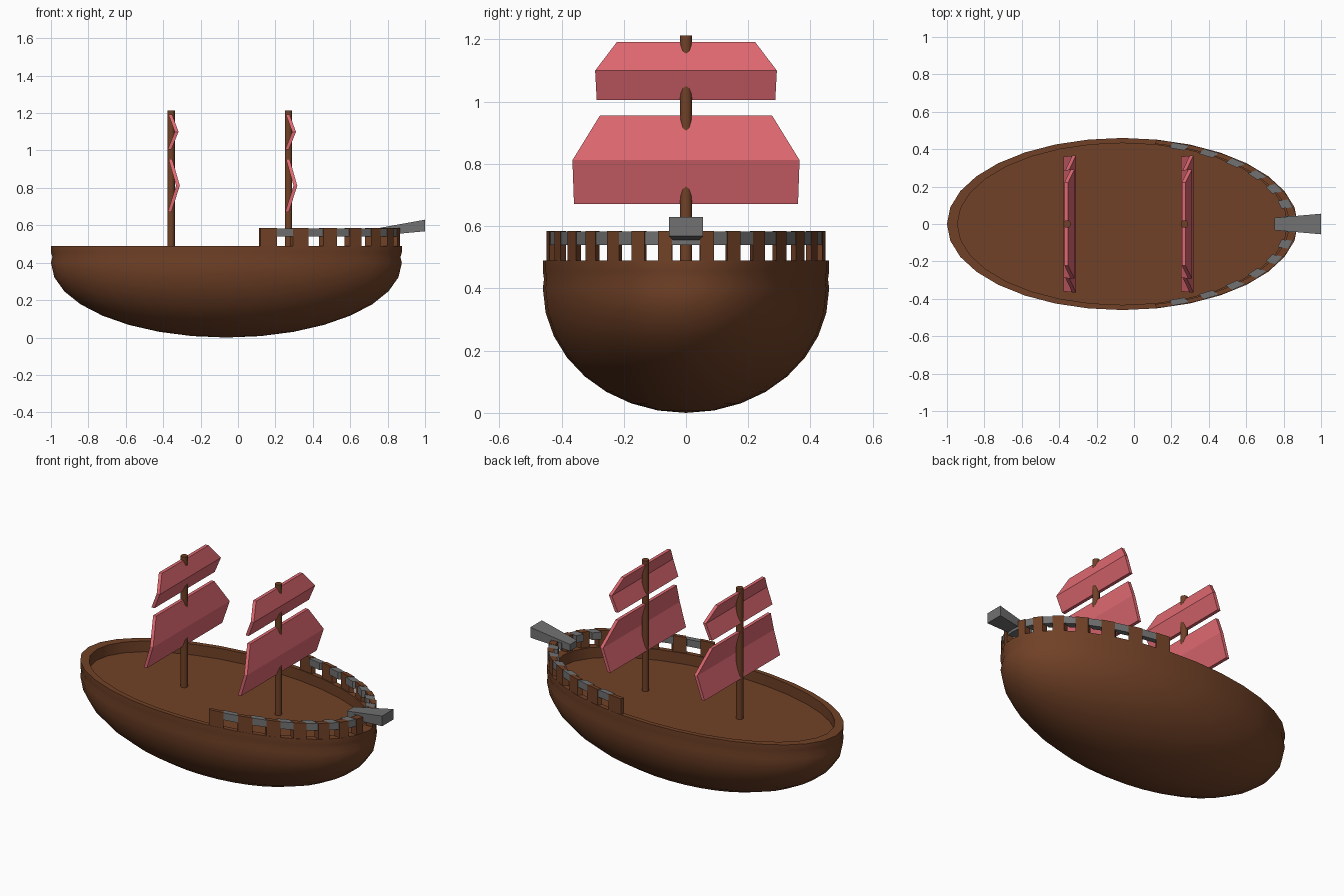
import bpy
import bmesh
from math import cos, sin, pi, radians

if "Cube" in bpy.data.objects:
    bpy.data.objects.remove(bpy.data.objects["Cube"], do_unlink=True)

CX, A, B = -0.062, 0.938, 0.46      # hull ellipse centre and half axes
SEG = 32


def material(name, rgb):
    m = bpy.data.materials.new(name)
    m.use_nodes = True
    m.diffuse_color = (*rgb, 1)
    bsdf = next(n for n in m.node_tree.nodes if n.type == 'BSDF_PRINCIPLED')
    bsdf.inputs["Base Color"].default_value = (*rgb, 1)
    return m


wood = material("brown wood", (0.165, 0.053, 0.02))
cloth = material("pink sailcloth", (0.74, 0.14, 0.165))
iron = material("grey iron", (0.165, 0.165, 0.165))


def finish(name, bm, mat, smooth=False):
    bmesh.ops.recalc_face_normals(bm, faces=bm.faces)
    me = bpy.data.meshes.new(name)
    bm.to_mesh(me)
    bm.free()
    me.materials.append(mat)
    ob = bpy.data.objects.new(name, me)
    bpy.context.collection.objects.link(ob)
    if smooth:
        bpy.ops.object.select_all(action='DESELECT')
        ob.select_set(True)
        bpy.context.view_layer.objects.active = ob
        bpy.ops.object.shade_smooth_by_angle(angle=radians(40))
    return ob


def on_ellipse(scale, angle, z):
    return (CX + A * scale * cos(angle), B * scale * sin(angle), z)


def loft(bm, rings):
    """Join closed rings of points and cap both ends."""
    loops = [[bm.verts.new(p) for p in ring] for ring in rings]
    for a, b in zip(loops, loops[1:]):
        for i in range(len(a)):
            j = (i + 1) % len(a)
            bm.faces.new((a[i], a[j], b[j], b[i]))
    bm.faces.new(loops[0])
    bm.faces.new(loops[-1])


# Hull: half ellipsoid bowl, grooved rim, recessed deck
profile = [(sin(k * pi / 16), 0.4 - 0.4 * cos(k * pi / 16)) for k in range(1, 9)]
profile += [(0.992, 0.43), (1, 0.455), (1, 0.49), (0.94, 0.49), (0.94, 0.425)]
bm = bmesh.new()
loft(bm, [[on_ellipse(s, 2 * pi * i / SEG, z) for i in range(SEG)] for s, z in profile])
keel = min(bm.faces, key=lambda f: f.calc_center_median().z)
bmesh.ops.poke(bm, faces=[keel])
for v in bm.verts:
    if v.co.z < 0.01 and abs(v.co.y) < 0.001 and abs(v.co.x - CX) < 0.001:
        v.co.z = 0
finish("hull", bm, wood, True)


# Bow rail: posts alternating with iron blocks, mirrored about the centre line
def arc_block(bm, k, side, inner, outer, z0, z1):
    a, b = (side * radians(5.625) * n for n in (k, k + 1))
    loft(bm, [[on_ellipse(inner, t, z0), on_ellipse(outer, t, z0),
               on_ellipse(outer, t, z1), on_ellipse(inner, t, z1)] for t in (a, b)])


posts, blocks = bmesh.new(), bmesh.new()
for side in (-1, 1):
    for k in range(14):
        if k % 2:
            arc_block(posts, k, side, 0.95, 0.995, 0.485, 0.585)
        else:
            arc_block(blocks, k, side, 0.925, 0.99, 0.54, 0.583)
finish("bow_rail_posts", posts, wood)
finish("bow_rail_blocks", blocks, iron)


# Bow cannon: flared square barrel tilted upwards
def square(x, half, z0, z1):
    return [(x, -half, z0), (x, half, z0), (x, half, z1), (x, -half, z1)]


bm = bmesh.new()
loft(bm, [square(0.75, 0.033, 0.545, 0.585), square(1.0, 0.055, 0.568, 0.63)])
finish("bow_cannon", bm, iron)


# Masts and bent sails
def sail(name, x, rows, bulge):
    """Rows hold height and half width for the top, fold and bottom edges."""
    bm = bmesh.new()
    rings = []
    for (z, w), dx in zip(rows, (0.006, bulge, 0.002)):
        xf, xb = x + dx, x + dx - 0.02
        rings.append([(xf, -w, z), (xf, w, z), (xb, w, z), (xb, -w, z)])
    loft(bm, rings)
    finish(name, bm, cloth)


for label, x in (("aft", -0.358), ("fore", 0.27)):
    bm = bmesh.new()
    loft(bm, [[(x + 0.02 * cos(pi * i / 6), 0.02 * sin(pi * i / 6), z)
               for i in range(12)] for z in (0.42, 1.213)])
    finish(label + "_mast", bm, wood, True)
    sail(label + "_lower_sail", x, [(0.955, 0.277), (0.812, 0.365), (0.672, 0.36)], 0.047)
    sail(label + "_upper_sail", x, [(1.192, 0.222), (1.1, 0.292), (1.006, 0.287)], 0.04)
